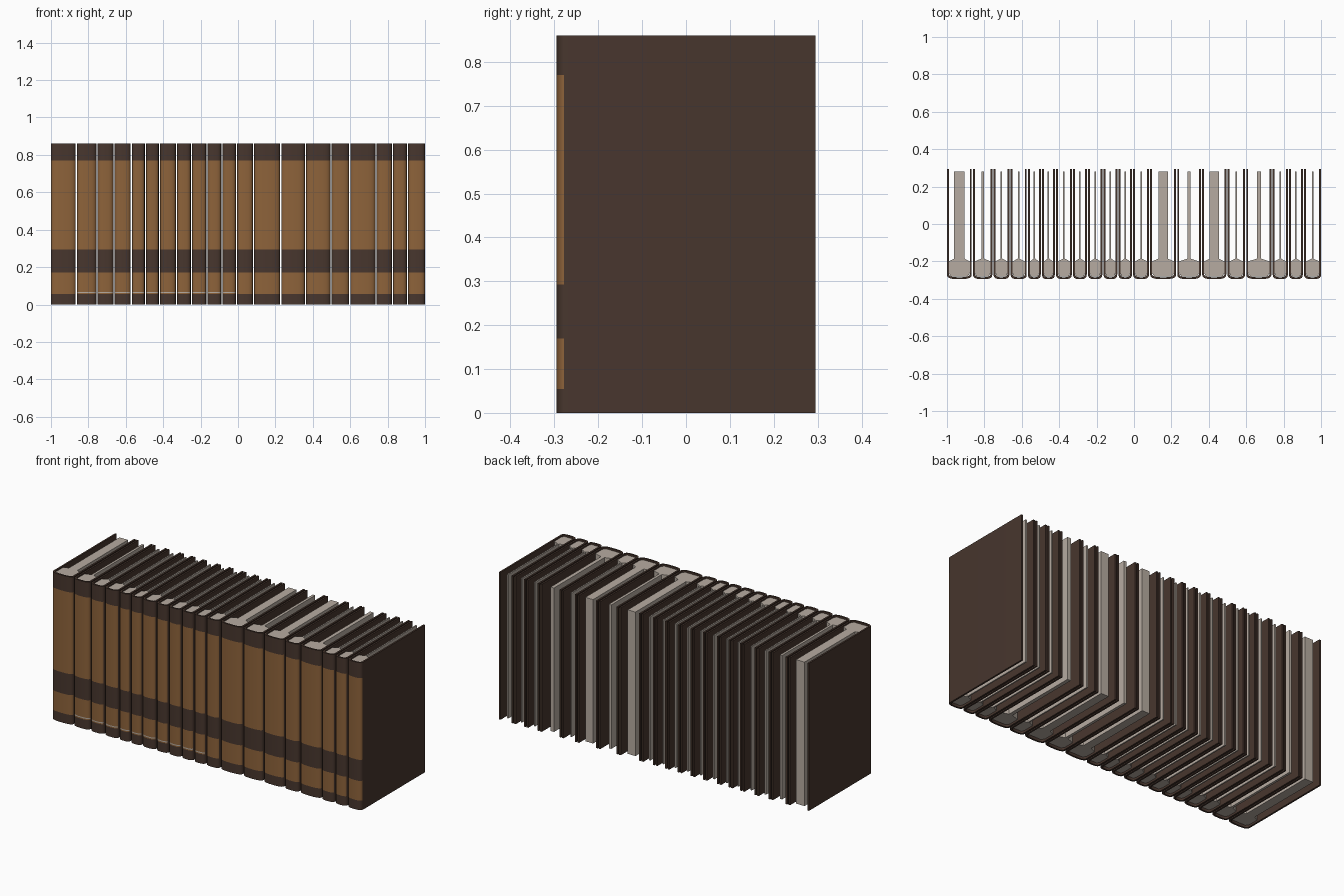
import bpy, bmesh, math

if "Cube" in bpy.data.objects:
    bpy.data.objects.remove(bpy.data.objects["Cube"])

HEIGHT = 0.86
BACK, FRONT = 0.295, -0.295
BOARD = 0.01            # cover board thickness
GAP = 0.007             # slit between neighbouring books

# Left/right borders of the twenty books along the row
EDGES = [-1.0, -0.864, -0.754, -0.663, -0.57, -0.495, -0.42, -0.329, -0.249, -0.166, -0.086,
         -0.008, 0.083, 0.228, 0.361, 0.497, 0.597, 0.738, 0.826, 0.906, 1.0]
# Width of the page block at the fore edge; the rest are very thin
BLOCKS = {0: 0.055, 1: 0.014, 12: 0.05, 13: 0.016, 14: 0.05, 16: 0.022}


def material(name, rgb):
    m = bpy.data.materials.new(name)
    m.diffuse_color = (*rgb, 1)
    m.use_nodes = True
    m.node_tree.nodes["Principled BSDF"].inputs["Base Color"].default_value = m.diffuse_color
    return m


DARK = material("dark_brown_leather", (0.064, 0.037, 0.027))
TAN = material("tan_leather", (0.27, 0.125, 0.043))
PAPER = material("aged_paper", (0.47, 0.41, 0.355))


def make_object(name, bm, mats):
    bmesh.ops.recalc_face_normals(bm, faces=bm.faces)
    mesh = bpy.data.meshes.new(name)
    bm.to_mesh(mesh)
    bm.free()
    ob = bpy.data.objects.new(name, mesh)
    bpy.context.collection.objects.link(ob)
    for m in mats:
        mesh.materials.append(m)
    return ob


def u_path(cx, half, back, front, depth, steps=14):
    """Open U outline: straight sides joined by a rounded spine."""
    pts = [(cx - half, back)]
    for i in range(steps + 1):
        a = math.pi * i / steps
        c, s = math.cos(a), math.sin(a)
        x = -math.copysign(abs(c) ** 0.7, c) * half
        pts.append((cx + x, front + depth - depth * abs(s) ** 0.7))
    return pts + [(cx + half, back)]


def make_cover(name, cx, half, stripe):
    """Boards and spine in one wrapped shell, with painted spine bands."""
    outer = u_path(cx, half, BACK, FRONT, 0.026)
    inner = u_path(cx, half - BOARD, BACK, FRONT + BOARD, 0.02)
    bm = bmesh.new()
    rings = []
    for p, q in zip(outer, inner):
        rings.append([bm.verts.new((*p, 0)), bm.verts.new((*p, HEIGHT)),
                      bm.verts.new((*q, HEIGHT)), bm.verts.new((*q, 0))])
    for a, b in zip(rings, rings[1:]):
        for k in range(4):
            j = (k + 1) % 4
            bm.faces.new((a[k], a[j], b[j], b[k]))
    bm.faces.new(rings[0])
    bm.faces.new(rings[-1])
    # Cut the band borders
    for z in (0.055, 0.061, 0.067, 0.17, 0.293, 0.77):
        bmesh.ops.bisect_plane(bm, geom=bm.verts[:] + bm.edges[:] + bm.faces[:],
                               plane_co=(0, 0, z), plane_no=(0, 0, 1))
    bmesh.ops.recalc_face_normals(bm, faces=bm.faces)
    bm.normal_update()
    # Tan panels on the front of the spine, plus a thin pale rule
    for f in bm.faces:
        f.smooth = True
        c = f.calc_center_median()
        if f.normal.y < -0.4 and c.y < -0.27:
            if stripe and 0.061 < c.z < 0.067:
                f.material_index = 2
            elif 0.055 < c.z < 0.17 or 0.293 < c.z < 0.77:
                f.material_index = 1
    ob = make_object(name, bm, (DARK, TAN, PAPER))
    bpy.ops.object.select_all(action='DESELECT')
    ob.select_set(True)
    bpy.context.view_layer.objects.active = ob
    bpy.ops.object.shade_smooth_by_angle(angle=math.radians(40))


def make_pages(name, cx, half, block):
    """Page block: full width where bound at the spine, narrow towards the fore edge."""
    wide, thin = half - BOARD, block / 2
    side = [(wide * 0.8, -0.28), (wide, -0.262), (wide, -0.2),
            (thin, -0.185), (thin, 0.28)]
    outline = [(cx + x, y) for x, y in side] + [(cx - x, y) for x, y in reversed(side)]
    bm = bmesh.new()
    face = bm.faces.new([bm.verts.new((x, y, 0.012)) for x, y in outline])
    ext = bmesh.ops.extrude_face_region(bm, geom=[face])
    top = [g for g in ext["geom"] if isinstance(g, bmesh.types.BMVert)]
    bmesh.ops.translate(bm, vec=(0, 0, HEIGHT - 0.02), verts=top)
    make_object(name, bm, (PAPER,))


# Row of books
last = len(EDGES) - 2
for i, (a, b) in enumerate(zip(EDGES, EDGES[1:])):
    left = a if i == 0 else a + GAP / 2
    right = b if i == last else b - GAP / 2
    cx, half = (left + right) / 2, (right - left) / 2
    make_cover(f"book_cover_{i + 1:02d}", cx, half, 1 <= i <= 10)
    make_pages(f"book_pages_{i + 1:02d}", cx, half, BLOCKS.get(i, 0.008))
